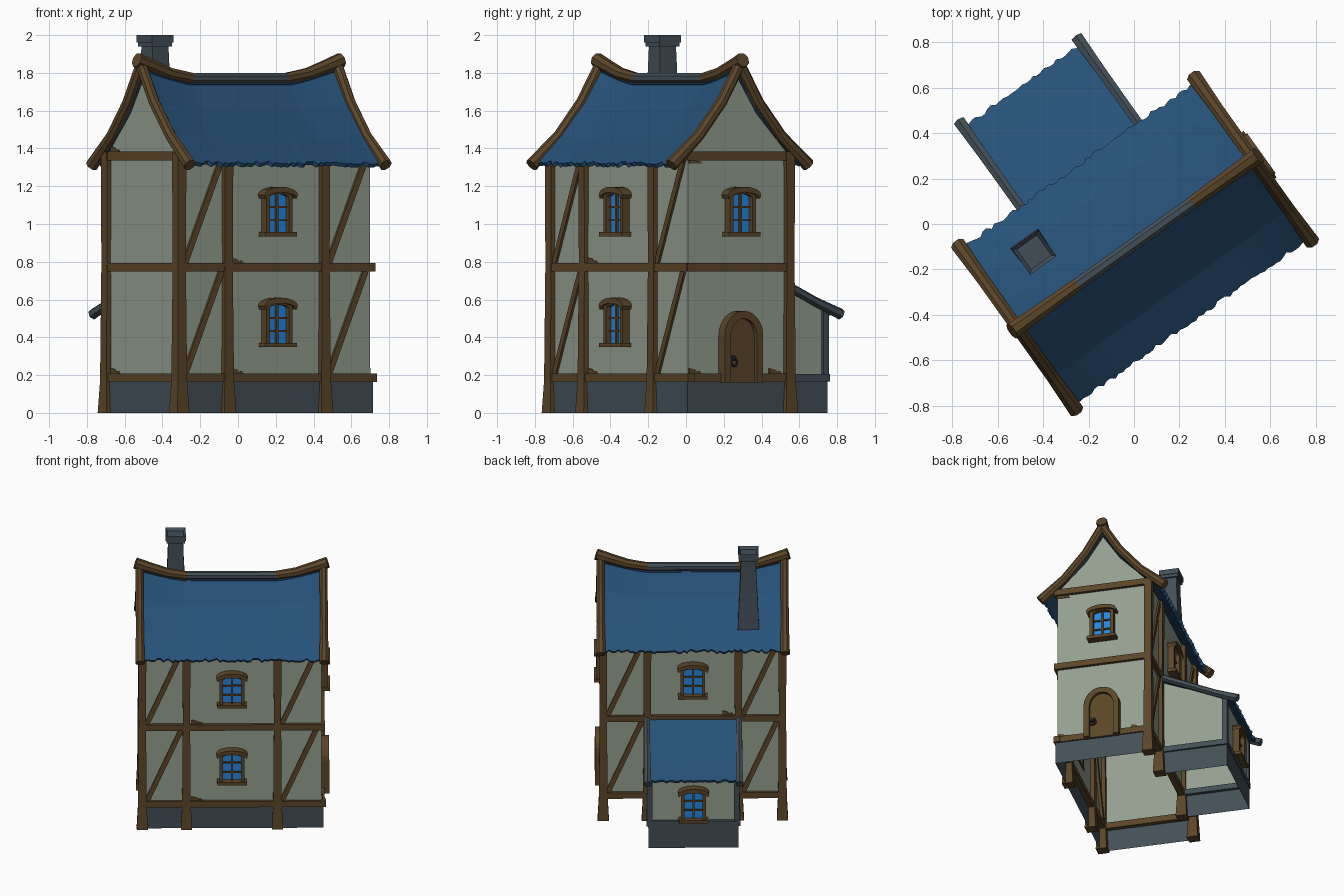
import bpy, bmesh, math, random
from math import sin, cos, pi, radians
from mathutils import Matrix, Vector

if "Cube" in bpy.data.objects:
    bpy.data.objects.remove(bpy.data.objects["Cube"])

random.seed(3)
# the whole house stands turned on the plot
PLOT = Matrix.Translation((0.005, -0.085, 0)) @ Matrix.Rotation(radians(35.5), 4, 'Z')
HL, HW = 0.62, 0.325          # half length / half width of the main walls


def material(name, r, g, b):
    m = bpy.data.materials.new(name)
    m.diffuse_color = (r, g, b, 1)
    m.use_nodes = True
    m.node_tree.nodes["Principled BSDF"].inputs["Base Color"].default_value = m.diffuse_color
    return m


PLASTER = material("plaster", .29, .34, .275)
WOOD = material("timber", .107, .060, .021)
ROOF = material("blue_roof", .020, .084, .190)
STONE = material("grey_stone", .055, .077, .094)
GLASS = material("window_glass", .016, .235, .74)
IRON = material("dark_iron", .022, .028, .034)


def mesh(name, verts, faces, mat, frame=Matrix(), fix=True):
    me = bpy.data.meshes.new(name)
    me.from_pydata([tuple(v) for v in verts], [], faces)
    if fix:
        bm = bmesh.new()
        bm.from_mesh(me)
        bmesh.ops.recalc_face_normals(bm, faces=bm.faces)
        bm.to_mesh(me)
        bm.free()
    me.materials.append(mat)
    ob = bpy.data.objects.new(name, me)
    bpy.context.collection.objects.link(ob)
    ob.matrix_world = PLOT @ frame
    return ob


def sweep(name, path, sizes, mat, n=4, side=(0, 1, 0), frame=Matrix()):
    """Square (n=4) or round section of the given widths along a path."""
    path, side, k = [Vector(p) for p in path], Vector(side), len(path)
    if not isinstance(sizes, list):
        sizes = [sizes] * k
    verts, faces = [], []
    for i, p in enumerate(path):
        t = (path[min(i + 1, k - 1)] - path[max(i - 1, 0)]).normalized()
        up = t.cross(side).normalized()
        r = sizes[i] / (2 * cos(pi / n))
        for j in range(n):
            a = pi / n + 2 * pi * j / n
            verts.append(p + side * (r * cos(a)) + up * (r * sin(a)))
    for i in range(k - 1):
        for j in range(n):
            q = (j + 1) % n
            faces.append((i * n + j, i * n + q, i * n + n + q, i * n + n + j))
    faces += [tuple(range(n)), tuple(range((k - 1) * n, k * n))]
    return mesh(name, verts, faces, mat, frame)


def prism(name, pts, y0, y1, mat, frame):
    """Outline in x, z pushed from depth y0 to y1 (outwards is -y)."""
    n = len(pts)
    verts = [(x, -y, z) for y in (y0, y1) for x, z in pts]
    faces = [tuple(range(n)), tuple(range(n, 2 * n))]
    faces += [(i, (i + 1) % n, n + (i + 1) % n, n + i) for i in range(n)]
    return mesh(name, verts, faces, mat, frame)


def block(name, x0, x1, z0, z1, y0, y1, mat, frame):
    return prism(name, [(x0, z0), (x1, z0), (x1, z1), (x0, z1)], y0, y1, mat, frame)


def arc(w, z, rise, n=8):
    return [(-w * cos(pi * i / n), z + rise * sin(pi * i / n)) for i in range(n + 1)]


def wall_frame(deg, dist):
    return Matrix.Rotation(radians(deg), 4, 'Z') @ Matrix.Translation((0, -dist, 0))


FRONT, BACK = wall_frame(0, HW), wall_frame(180, HW)
RIGHT, LEFT = wall_frame(90, HL), wall_frame(-90, HL)
OUT = 0.79                    # lean-to wall distance
SHED = wall_frame(180, OUT)

# main walls
for name, u in (("left_gable_wall", -HL), ("right_gable_wall", HL)):
    prof = [(-HW, .19), (HW, .19), (HW, 1.37), (.12, 1.585), (0, 1.77), (-.12, 1.585), (-HW, 1.37)]
    mesh(name, [(u, v, z) for v, z in prof], [tuple(range(7)) if u > 0 else tuple(range(6, -1, -1))], PLASTER, fix=False)
for name, f in (("front_wall", FRONT), ("back_wall", BACK)):
    mesh(name, [(-HL, 0, .19), (HL, 0, .19), (HL, 0, 1.37), (-HL, 0, 1.37)], [(0, 1, 2, 3)], PLASTER, f, False)

# foundation, open below and towards the lean-to
e = .012
ring = [(-HL - e, HW), (-HL - e, -HW - e), (HL + e, -HW - e), (HL + e, HW)]
shed = [(.31, HW), (.31, OUT + .015), (-.31, OUT + .015), (-.31, HW)]
for name, r in (("foundation", ring), ("lean_to_foundation", shed)):
    mesh(name, [(x, y, z) for z in (0, .19) for x, y in r],
         [(i, i + 1, i + 5, i + 4) for i in range(3)], STONE, fix=False)

# posts, flared at the foot
spots = [(-HL, -HW), (-HL, HW), (HL, HW)] + [(x, y) for x in (-.315, .315) for y in (-HW, HW)]
for x, y in spots:
    sweep("post", [(x, y, 0), (x, y, .17), (x, y, .8), (x, y, 1.38)], [.078, .06, .05, .055], WOOD)

# horizontal beams and diagonal braces
for f in (FRONT, BACK):
    sweep("sill_beam", [(-HL, 0, .185), (HL + .03, 0, .185)], .045, WOOD, frame=f)
    sweep("floor_beam", [(-HL, 0, .77), (HL + .02, 0, .77)], .045, WOOD, frame=f)
    for x in (-.59, .345):
        for z0, z1 in ((.2, .75), (.79, 1.34)):
            sweep("brace", [(x, .004, z0), (x + .24, .004, z1)], .034, WOOD, frame=f)
for f in (LEFT, RIGHT):
    for z in (.185, .77, 1.36):
        w = HW + .02
        sweep("gable_beam", [(-w, 0, z), (w, 0, z)], .045, WOOD, frame=f)

# chipped plaster patches beside the beams
chip = [(0, 0), (.085, 0), (.07, .014), (.05, .012), (.035, .024), (0, .03)]
for f, x, z in ((FRONT, -.285, .207), (FRONT, -.285, .792), (BACK, .2, .792), (LEFT, -.295, .207),
                (LEFT, -.295, 1.38), (RIGHT, -.32, .207), (RIGHT, -.32, 1.32), (RIGHT, .2, .207)):
    prism("plaster_chip", [(x + a, z + b) for a, b in chip], 0, .006, WOOD, f)


def window(f, z):
    outer, inner = arc(.085, z + .085, .028), arc(.062, z + .075, .02)
    prism("window_frame", [(-.085, z - .11)] + outer + [(.085, z - .11), (.062, z - .11)] +
          inner[::-1] + [(-.062, z - .11)], -.005, .045, WOOD, f)
    prism("window_pane", [(-.063, z - .11)] + inner + [(.063, z - .11)], .008, .015, GLASS, f)
    block("window_mullion", -.007, .007, z - .11, z + .09, .01, .028, WOOD, f)
    for dz in (-.045, .025):
        block("window_bar", -.063, .063, z + dz - .005, z + dz + .005, .01, .026, WOOD, f)
    block("window_sill", -.102, .102, z - .13, z - .107, -.005, .062, WOOD, f)
    prism("window_hood", arc(.108, z + .088, .044) + arc(.1, z + .07, .032)[::-1], -.005, .062, WOOD, f)


for f, z in ((FRONT, 1.065), (FRONT, .478), (RIGHT, 1.065), (BACK, 1.065), (SHED, .335)):
    window(f, z)

# arched door with ring handle
outer, inner = arc(.125, .41, .13, 12), arc(.085, .40, .1, 12)
prism("door_frame", [(-.125, .16)] + outer + [(.125, .16), (.085, .16)] + inner[::-1] + [(-.085, .16)],
      -.005, .055, WOOD, RIGHT)
prism("door_leaf", [(-.086, .16)] + inner + [(.086, .16)], 0, .03, WOOD, RIGHT)
block("door_handle_plate", -.072, -.048, .275, .305, .025, .05, IRON, RIGHT)
sweep("door_handle_ring", [(-.06 + .02 * sin(a * pi / 5), -.05, .268 + .02 * cos(a * pi / 5)) for a in range(11)],
      .011, IRON, 6, frame=RIGHT)

# main roof: concave slopes, ridge sweeping up at the gables, ragged eaves
PROF = [(0, 1), (.12, .63), (.27, .285), (.425, 0)]


def ridge_height(u):
    return 1.755 + .075 * (max(0, abs(u) - .31) / .31) ** 1.3


N = 60
for s, name in ((-1, "front_roof"), (1, "back_roof")):
    verts, faces = [], []
    for i in range(N + 1):
        u = -HL + 2 * HL * i / N
        for j, (v, t) in enumerate(PROF):
            jag = random.uniform(-.009, .009) if j == 3 else 0
            verts.append((u, s * (v + jag), 1.325 + t * (ridge_height(u) - 1.325) - jag))
    for i in range(N):
        for j in range(3):
            q = (i * 4 + j, i * 4 + j + 1, i * 4 + j + 5, i * 4 + j + 4)
            faces.append(q if s < 0 else q[::-1])
    ob = mesh(name, verts, faces, ROOF, fix=False)
    mod = ob.modifiers.new("thickness", 'SOLIDIFY')
    mod.thickness, mod.offset = .024, -1

# gable verge logs and ridge logs
for u in (-.637, .637):
    for s in (-1, 1):
        sweep("verge_log", [(u, 0, 1.845), (u, s * .12, 1.645), (u, s * .27, 1.465), (u, s * .445, 1.312)],
              [.055, .055, .055, .066], WOOD, 8, (1, 0, 0))
sweep("ridge_cap", [(-.32, 0, 1.772), (.32, 0, 1.772)], .056, STONE, 8)
for s in (-1, 1):
    sweep("ridge_log", [(s * .31, 0, 1.772), (s * .45, 0, 1.795), (s * .57, 0, 1.835), (s * .665, 0, 1.868)],
          [.056, .062, .068, .074], WOOD, 8)

# chimney: tapered shaft and hollow two-step cap
cx, cy = -.385, .226
sweep("chimney_shaft", [(cx, cy, 1.36), (cx, cy, 1.8), (cx, cy, 1.95)], [.155, .112, .102], STONE)
sweep("chimney_collar", [(cx, cy, 1.94), (cx, cy, 1.968)], .13, STONE)
cap = sweep("chimney_cap", [(cx, cy, 1.962), (cx, cy, 2.0)], .14, STONE)
bm = bmesh.new()
bm.from_mesh(cap.data)
bm.faces.ensure_lookup_table()
top = max(bm.faces, key=lambda q: q.calc_center_median().z)
bmesh.ops.inset_region(bm, faces=[top], thickness=.022)
bmesh.ops.translate(bm, verts=top.verts, vec=(0, 0, -.02))
bm.to_mesh(cap.data)
bm.free()

# lean-to walls and stone trim
for s in (-1, 1):
    q = [(HW, .19), (OUT, .19), (OUT, .535), (.55, .645), (HW, .74)]
    mesh("lean_to_side_wall", [(s * .3, v, z) for v, z in q], [tuple(range(5)) if s > 0 else (4, 3, 2, 1, 0)], PLASTER, fix=False)
    sweep("lean_to_post", [(s * .3, OUT, .19), (s * .3, OUT, .54)], .036, STONE)
    sweep("lean_to_side_sill", [(s * .305, HW, .187), (s * .305, OUT + .02, .187)], .04, STONE, side=(1, 0, 0))
    sweep("lean_to_verge", [(s * .318, HW, .772), (s * .318, .55, .668), (s * .318, .72, .588), (s * .318, .885, .522)],
          [.042, .042, .044, .052], STONE, 6, (1, 0, 0))
mesh("lean_to_back_wall", [(-.3, 0, .19), (.3, 0, .19), (.3, 0, .54), (-.3, 0, .54)], [(0, 1, 2, 3)], PLASTER, SHED, False)
sweep("lean_to_back_sill", [(-.32, 0, .187), (.32, 0, .187)], .04, STONE, frame=SHED)

# lean-to roof with ragged eave
verts, faces = [], []
for i in range(31):
    u = -.31 + .62 * i / 30
    jag = random.uniform(-.009, .009)
    verts += [(u, HW, .775), (u, .55, .672), (u, .72, .59), (u, .855 + jag, .535 - jag * .5)]
for i in range(30):
    for j in range(3):
        faces.append((i * 4 + j + 4, i * 4 + j + 5, i * 4 + j + 1, i * 4 + j))
ob = mesh("lean_to_roof", verts, faces, ROOF, fix=False)
mod = ob.modifiers.new("thickness", 'SOLIDIFY')
mod.thickness, mod.offset = .02, -1
